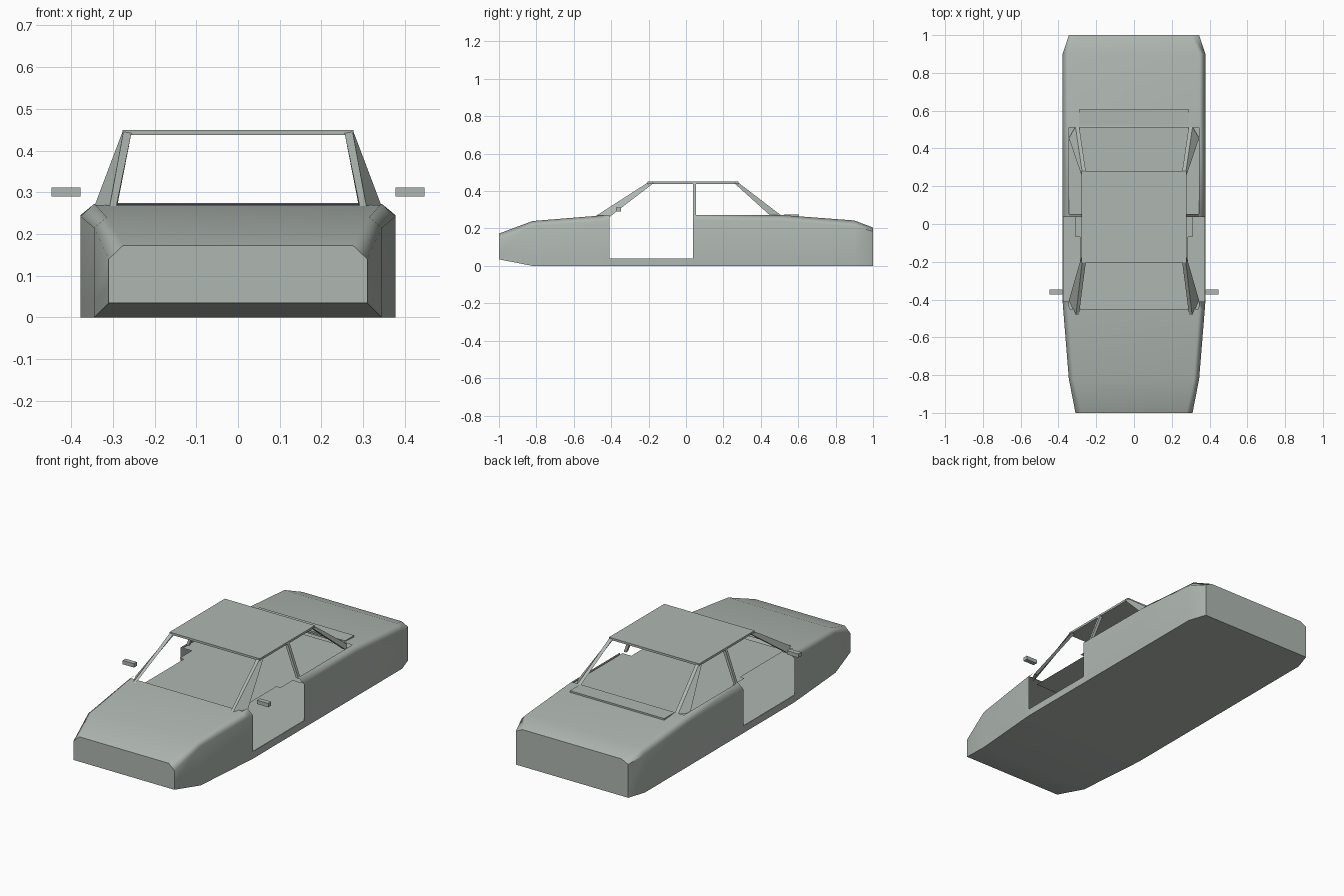
import bpy, bmesh, math

cube = bpy.data.objects.get("Cube")
if cube:
    bpy.data.objects.remove(cube)

paint = bpy.data.materials.new("grey_green_paint")
paint.use_nodes = True
colour = (0.43, 0.475, 0.44, 1)
paint.diffuse_color = colour
paint.node_tree.nodes["Principled BSDF"].inputs["Base Color"].default_value = colour


def finish(bm, name, smooth=False):
    bmesh.ops.recalc_face_normals(bm, faces=bm.faces)
    mesh = bpy.data.meshes.new(name)
    bm.to_mesh(mesh)
    bm.free()
    obj = bpy.data.objects.new(name, mesh)
    bpy.context.collection.objects.link(obj)
    mesh.materials.append(paint)
    if smooth:
        bpy.ops.object.select_all(action='DESELECT')
        obj.select_set(True)
        bpy.context.view_layer.objects.active = obj
        bpy.ops.object.shade_smooth_by_angle(angle=math.radians(50))
        weighted = obj.modifiers.new("even_shading", 'WEIGHTED_NORMAL')
        weighted.keep_sharp = True
    return obj


def prism(name, bottom, top):
    """Solid between two four-cornered outlines."""
    bm = bmesh.new()
    low = [bm.verts.new(p) for p in bottom]
    high = [bm.verts.new(p) for p in top]
    bm.faces.new(low)
    bm.faces.new(high)
    for i in range(4):
        j = (i + 1) % 4
        bm.faces.new((low[i], low[j], high[j], high[i]))
    return finish(bm, name)


def box(name, x0, x1, y0, y1, z0, z1):
    corners = [(x0, y0), (x1, y0), (x1, y1), (x0, y1)]
    return prism(name, [(x, y, z0) for x, y in corners],
                 [(x, y, z1) for x, y in corners])


def sheet(name, half_outline, z):
    """Flat mirrored panel facing up; the outline runs front to back on the left."""
    bm = bmesh.new()
    outline = half_outline + [(-x, y) for x, y in reversed(half_outline)]
    bm.faces.new([bm.verts.new((x, y, z)) for x, y in outline])
    return finish(bm, name)


# Body shell: stations of (y, bottom, half width, shoulder z, top half width, top z)
DOOR_FRONT, DOOR_BACK = -0.41, 0.037
COWL, DECK = -0.45, 0.51
SILL = 0.04
stations = [
    (-1.00, 0.035, 0.31, 0.14, 0.275, 0.173),
    (-0.82, 0, 0.345, 0.215, 0.315, 0.24),
    (COWL, 0, 0.375, 0.24, 0.342, 0.27),
    (DOOR_FRONT, 0, 0.378, 0.242, 0.345, 0.272),
    (DOOR_BACK, 0, 0.378, 0.245, 0.345, 0.272),
    (DECK, 0, 0.378, 0.242, 0.345, 0.272),
    (0.90, 0, 0.378, 0.21, 0.345, 0.243),
    (1.00, 0, 0.345, 0.185, 0.305, 0.205),
]
bm = bmesh.new()
rings = []
for y, base, half, shoulder, top_half, top in stations:
    side = [(half, base), (half, base + SILL), (half, shoulder), (top_half, top)]
    loop = side + [(-x, z) for x, z in reversed(side)]
    rings.append([bm.verts.new((x, y, z)) for x, z in loop])
for k in range(len(rings) - 1):
    y = stations[k][0]
    for i in range(8):
        in_door = y == DOOR_FRONT and i in (1, 2, 4, 5)
        in_cabin = COWL <= y < DECK and i == 3
        if not (in_door or in_cabin):
            j = (i + 1) % 8
            bm.faces.new((rings[k][i], rings[k][j], rings[k + 1][j], rings[k + 1][i]))
bm.faces.new(rings[0])
bm.faces.new(rings[-1])
finish(bm, "body_shell", smooth=True)

# Floor at sill height, and the interior deck at waist height
sheet("cabin_floor", [(0.34, -0.8), (0.377, DOOR_FRONT), (0.377, 0.88)], SILL)
sheet("interior_deck", [(0.285, -0.46), (0.285, -0.07), (0.31, -0.07),
                        (0.31, DOOR_BACK), (0.365, DOOR_BACK), (0.365, 0.52)], 0.245)

# Roof and rear window ledge
box("roof", -0.277, 0.277, -0.205, 0.28, 0.438, 0.45)
box("rear_ledge", -0.29, 0.29, 0.525, 0.605, 0.255, 0.274)

# Pillars and mirrors, on both sides
pillars = {
    "front_pillar": ([(0.292, -0.485), (0.308, -0.485), (0.345, -0.405), (0.325, -0.405)],
                     [(0.255, -0.2), (0.275, -0.205), (0.277, -0.17), (0.257, -0.17)]),
    "middle_pillar": ([(0.33, 0.037), (0.345, 0.037), (0.345, 0.054), (0.33, 0.054)],
                      [(0.26, 0.037), (0.277, 0.037), (0.277, 0.054), (0.26, 0.054)]),
    "rear_pillar": ([(0.29, 0.515), (0.31, 0.515), (0.345, 0.455), (0.325, 0.455)],
                    [(0.255, 0.278), (0.275, 0.28), (0.277, 0.255), (0.257, 0.255)]),
}
for label, s in (("left", 1), ("right", -1)):
    for name, (low, high) in pillars.items():
        prism(label + "_" + name, [(s * x, y, 0.265) for x, y in low],
              [(s * x, y, 0.445) for x, y in high])
    box(label + "_mirror", s * 0.378, s * 0.447, -0.373, -0.347, 0.29, 0.311)
